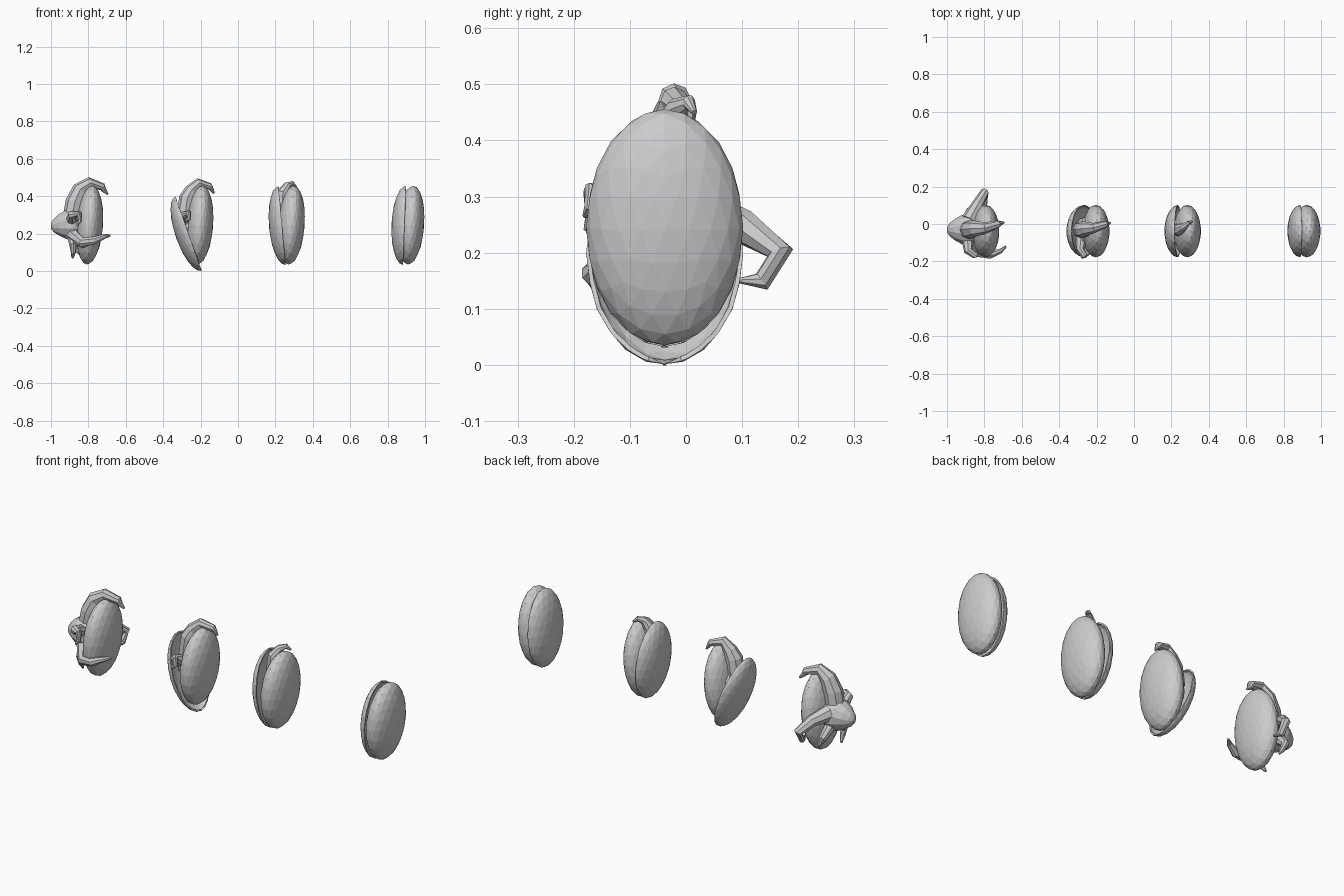
import bpy, bmesh, math
from mathutils import Vector, Matrix

YC = -0.038


def finish(bm, name):
    bmesh.ops.recalc_face_normals(bm, faces=bm.faces)
    me = bpy.data.meshes.new(name)
    bm.to_mesh(me)
    bm.free()
    ob = bpy.data.objects.new(name, me)
    bpy.context.collection.objects.link(ob)
    return ob


def valve(name, x, z, depth, tilt, half=False):
    """Shell: a tilted ellipsoid, or the hollow left half of one."""
    bm = bmesh.new()
    bmesh.ops.create_icosphere(bm, subdivisions=3, radius=1)
    if half:
        bmesh.ops.bisect_plane(bm, geom=bm.verts[:] + bm.edges[:] + bm.faces[:],
                               plane_co=(0, 0, 0), plane_no=(1, 0, 0), clear_outer=True)
    bm.transform(Matrix.Translation((x, YC, z))
                 @ Matrix.Rotation(math.radians(tilt), 4, 'Y')
                 @ Matrix.Diagonal((depth, 0.14, 0.211, 1)))
    ob = finish(bm, name)
    if half:
        m = ob.modifiers.new("thickness", 'SOLIDIFY')
        m.thickness = 0.008
        m.offset = -1
    return ob


def tube(name, pts, shift=(0, 0, 0), sides=8):
    """Tapered limb through points (x, y, z, radius)."""
    bm = bmesh.new()
    P = [Vector(p[:3]) + Vector(shift) for p in pts]
    rings = []
    u = None
    for i, p in enumerate(P):
        a, b = P[max(i - 1, 0)], P[min(i + 1, len(P) - 1)]
        t = (b - a).normalized()
        if u is None:
            u = t.orthogonal()
        u = (u - t * u.dot(t)).normalized()
        v = t.cross(u)
        r = pts[i][3]
        rings.append([bm.verts.new(p + r * (u * math.cos(k * math.tau / sides)
                                            + v * math.sin(k * math.tau / sides)))
                      for k in range(sides)])
    for A, B in zip(rings, rings[1:]):
        for k in range(sides):
            n = (k + 1) % sides
            bm.faces.new((A[k], A[n], B[n], B[k]))
    bm.faces.new(rings[0])
    bm.faces.new(rings[-1])
    return finish(bm, name)


# Right shells of the four stages
for i, x in enumerate((-0.793, -0.204, 0.285, 0.924), 1):
    valve(f"right_shell_{i}", x, 0.245, 0.0715, 4)

# Left shells, closing step by step
valve("left_shell_2", -0.265, 0.200, 0.07, -19.5, True)
valve("left_shell_3", 0.235, 0.243, 0.07, -5, True)
valve("left_shell_4", 0.890, 0.243, 0.07, 2, True)

# Stage 1: body with pointed end, and arms hugging the shell
tube("body_1", [(-1.0, -0.03, 0.24, 0.014), (-0.985, -0.03, 0.24, 0.036),
                (-0.955, -0.03, 0.243, 0.06), (-0.92, -0.03, 0.247, 0.08),
                (-0.88, -0.03, 0.247, 0.084), (-0.84, -0.03, 0.245, 0.065),
                (-0.81, -0.03, 0.245, 0.03)], sides=12)
tube("top_arm_1", [(-0.89, -0.03, 0.27, 0.05), (-0.872, -0.03, 0.37, 0.05),
                   (-0.845, -0.025, 0.435, 0.042), (-0.795, -0.02, 0.472, 0.03),
                   (-0.725, 0.0, 0.45, 0.02), (-0.715, 0.003, 0.43, 0.013),
                   (-0.695, 0.008, 0.41, 0.005)])
tube("front_arm_1", [(-0.89, -0.06, 0.2, 0.04), (-0.83, -0.155, 0.15, 0.028),
                     (-0.77, -0.165, 0.163, 0.022), (-0.715, -0.145, 0.185, 0.014),
                     (-0.685, -0.12, 0.19, 0.006)])
tube("front_upper_arm_1", [(-0.89, -0.07, 0.265, 0.035), (-0.885, -0.145, 0.3, 0.024),
                           (-0.85, -0.168, 0.305, 0.017), (-0.848, -0.168, 0.265, 0.012),
                           (-0.86, -0.178, 0.24, 0.005)])
tube("front_lower_arm_1", [(-0.89, -0.06, 0.2, 0.03), (-0.882, -0.11, 0.14, 0.02),
                           (-0.88, -0.1, 0.1, 0.014), (-0.885, -0.08, 0.07, 0.006)])
tube("back_arm_1", [(-0.88, 0.02, 0.27, 0.045), (-0.835, 0.105, 0.245, 0.031),
                    (-0.80, 0.168, 0.2, 0.024), (-0.8, 0.135, 0.148, 0.018),
                    (-0.79, 0.095, 0.15, 0.005)])
tube("back_lower_arm_1", [(-0.89, 0.02, 0.2, 0.03), (-0.88, 0.07, 0.15, 0.02),
                          (-0.86, 0.07, 0.11, 0.013), (-0.85, 0.06, 0.09, 0.005)])

# Stage 2: body drawn between the shells
tube("body_2", [(-0.31, YC, 0.27, 0.03), (-0.285, YC, 0.26, 0.07),
                (-0.24, YC, 0.25, 0.08), (-0.2, YC, 0.25, 0.04)], sides=12)
tube("top_arm_2", [(-0.285, -0.03, 0.29, 0.045), (-0.27, -0.03, 0.39, 0.045),
                   (-0.25, -0.025, 0.43, 0.036), (-0.212, -0.02, 0.47, 0.026),
                   (-0.15, 0.0, 0.452, 0.018), (-0.14, 0.003, 0.435, 0.011),
                   (-0.128, 0.006, 0.415, 0.005)])
tube("front_arm_2", [(-0.28, -0.07, 0.26, 0.035), (-0.288, -0.14, 0.3, 0.022),
                     (-0.265, -0.168, 0.31, 0.016), (-0.262, -0.17, 0.28, 0.012),
                     (-0.28, -0.18, 0.265, 0.005)])

# Stage 3: only the arm tip still peeks out
tube("top_arm_3", [(0.235, -0.03, 0.34, 0.035), (0.24, -0.03, 0.42, 0.032),
                   (0.265, -0.015, 0.458, 0.02), (0.29, 0.005, 0.468, 0.013),
                   (0.312, 0.015, 0.45, 0.005)])
